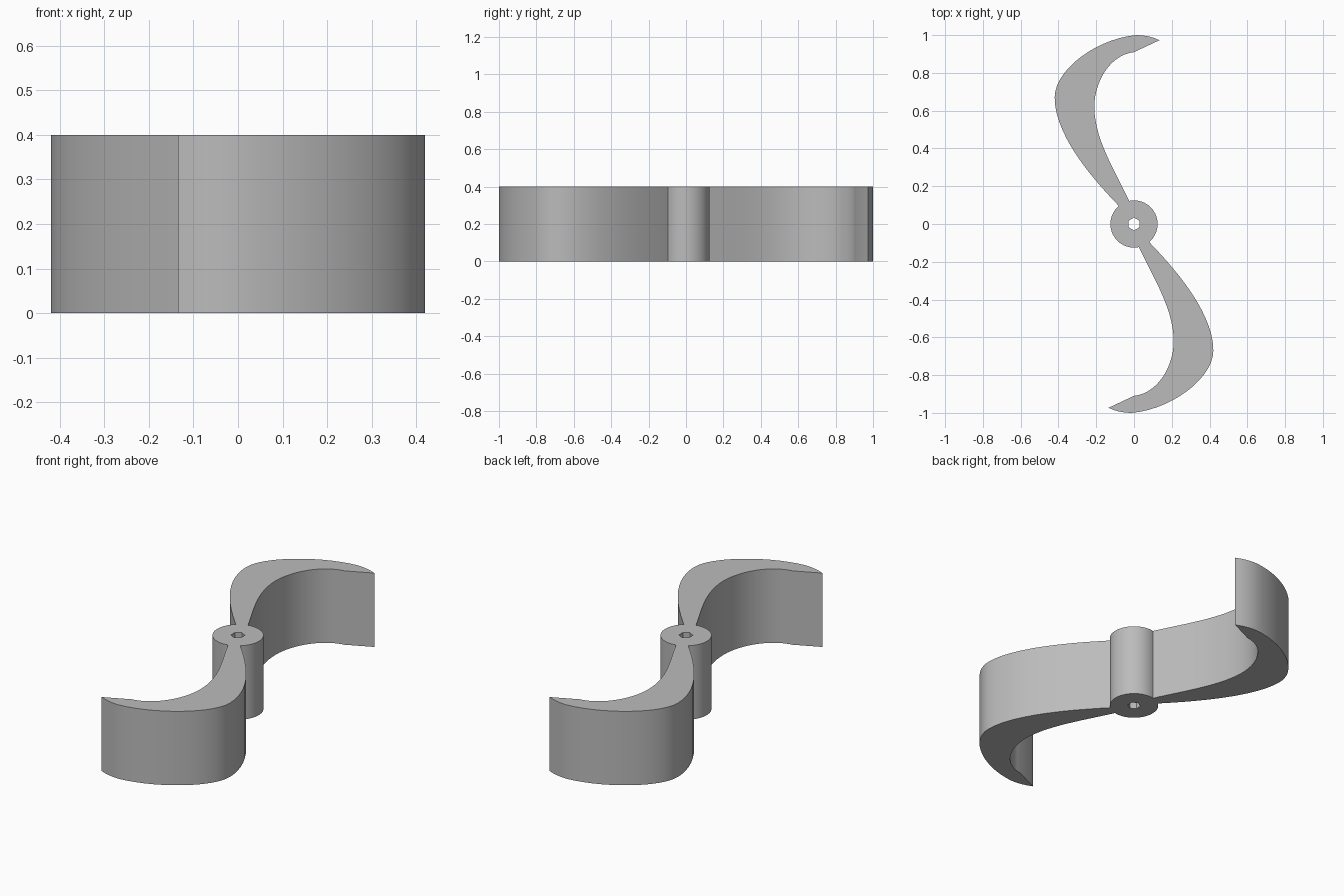
import bpy, bmesh, math
from mathutils import Vector
from mathutils.geometry import interpolate_bezier

cube = bpy.data.objects.get("Cube")
if cube:
    bpy.data.objects.remove(cube, do_unlink=True)

HEIGHT = 0.4
HUB_R = 0.125
HOLE_R = 0.034

grey = bpy.data.materials.new("plain_grey")
grey.use_nodes = True
colour = (0.5, 0.5, 0.5, 1)
grey.diffuse_color = colour
grey.node_tree.nodes["Principled BSDF"].inputs["Base Color"].default_value = colour


def bezier(a, b, c, d, steps=14):
    """Points along one curve segment, without its last point."""
    pts = interpolate_bezier(*[Vector((*p, 0)) for p in (a, b, c, d)], steps + 1)
    return [(p.x, p.y) for p in pts[:-1]]


def arc(radius, start, end, steps):
    angles = [start + (end - start) * i / steps for i in range(steps + 1)]
    return [(radius * math.cos(a), radius * math.sin(a)) for a in angles]


# Hub arc from the trailing root of one blade to the leading root of the next
lead = math.radians(130)
trail = math.radians(102)
hub_arc = arc(HUB_R, trail, lead - math.pi, 20)
root_out = arc(HUB_R, lead, lead, 1)[0]
root_in = hub_arc[0]

# Curved blade: outer edge, pointed tip, inner edge
widest, crest, tip = (-0.42, 0.67), (0.015, 1.0), (0.135, 0.973)
heel, hollow = (0, 0.91), (-0.21, 0.62)
half = bezier(root_out, (-0.22, 0.24), (-0.42, 0.47), widest)
half += bezier(widest, (-0.42, 0.82), (-0.19, 0.985), crest)
half += bezier(crest, (0.06, 1.0), (0.1, 0.99), tip, 4)
half += [tip]
half += bezier(heel, (-0.13, 0.895), (-0.21, 0.75), hollow)
half += bezier(hollow, (-0.21, 0.45), (-0.1, 0.28), root_in)
half += hub_arc[:-1]

# Both blades and hub as one outline, with the six-sided shaft hole
outline = half + [(-x, -y) for x, y in half]
hole = arc(HOLE_R, math.pi / 2, math.pi / 2 + math.tau, 6)[:-1]

profile = bpy.data.curves.new("rotor_profile", "CURVE")
profile.dimensions = "2D"
profile.fill_mode = "BOTH"
profile.extrude = HEIGHT / 2
for loop in (outline, hole):
    spline = profile.splines.new("POLY")
    spline.points.add(len(loop) - 1)
    for point, (x, y) in zip(spline.points, loop):
        point.co = (x, y, 0, 1)
    spline.use_cyclic_u = True

rotor = bpy.data.objects.new("two_blade_rotor", profile)
bpy.context.collection.objects.link(rotor)
bpy.ops.object.select_all(action="DESELECT")
rotor.select_set(True)
bpy.context.view_layer.objects.active = rotor
bpy.ops.object.convert(target="MESH")

# Weld the caps to the walls and stand the rotor on the floor
mesh = rotor.data
bm = bmesh.new()
bm.from_mesh(mesh)
bmesh.ops.remove_doubles(bm, verts=bm.verts, dist=0.0005)
bmesh.ops.recalc_face_normals(bm, faces=bm.faces)
bmesh.ops.translate(bm, verts=bm.verts, vec=(0, 0, HEIGHT / 2))
bm.to_mesh(mesh)
bm.free()
mesh.materials.clear()
mesh.materials.append(grey)
bpy.ops.object.shade_smooth_by_angle(angle=math.radians(30))
